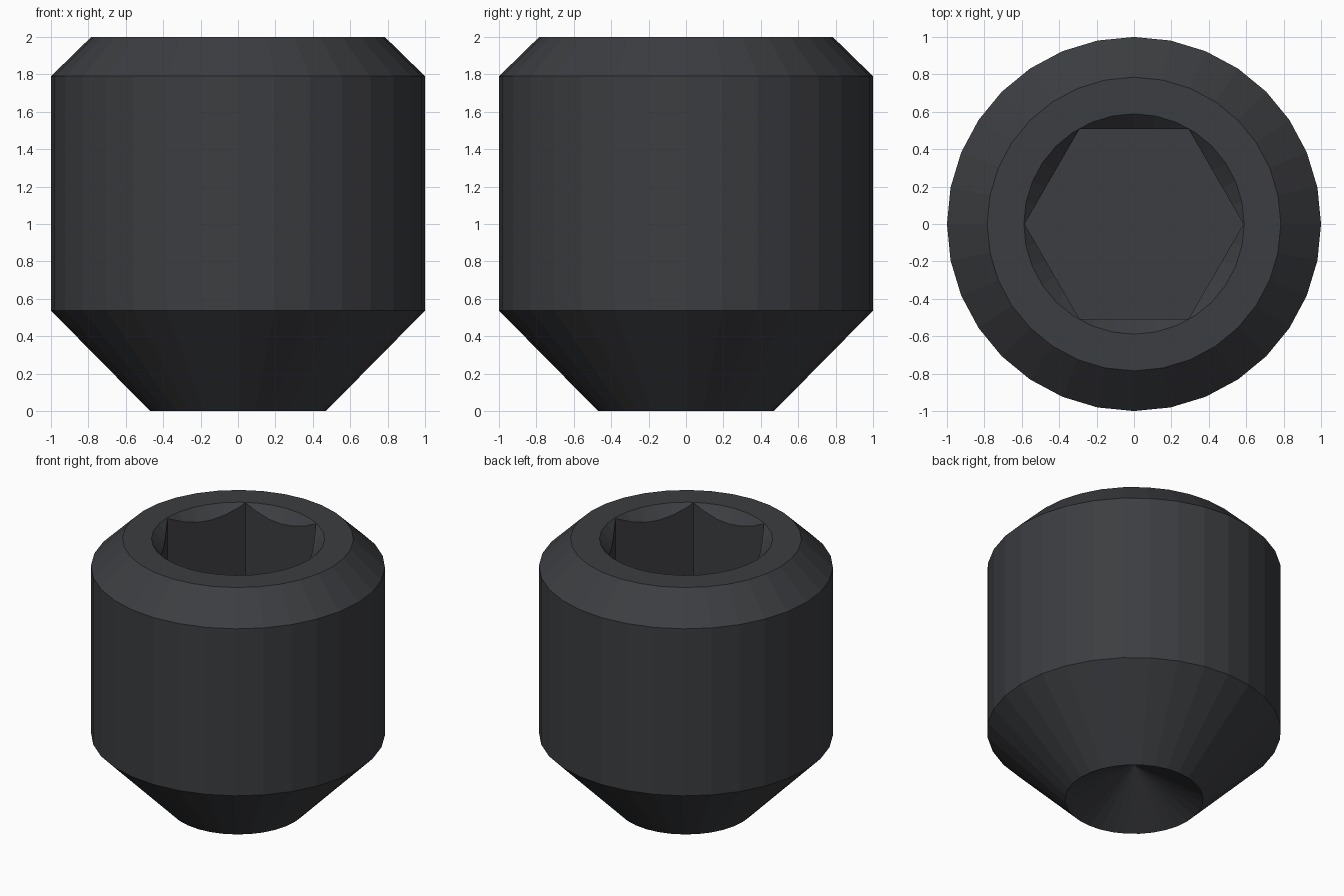
import bpy, math

if "Cube" in bpy.data.objects:
    bpy.data.objects.remove(bpy.data.objects["Cube"])

SIDES = 32
SOCKET_R = 0.585
RIM_R = 0.589


def lathe(name, profile, sides):
    """Spin (radius, z) points about z; zero radius makes a single pole."""
    verts, rings = [], []
    for r, z in profile:
        if r == 0:
            rings.append([len(verts)] * sides)
            verts.append((0, 0, z))
        else:
            rings.append(list(range(len(verts), len(verts) + sides)))
            verts += [(r * math.cos(2 * math.pi * i / sides),
                       r * math.sin(2 * math.pi * i / sides), z) for i in range(sides)]
    faces = []
    for a, b in zip(rings, rings[1:]):
        for i in range(sides):
            j = (i + 1) % sides
            faces.append(list(dict.fromkeys((a[i], a[j], b[j], b[i]))))
    # flat caps on open ends
    if profile[0][0] > 0:
        faces.append(rings[0][::-1])
    if profile[-1][0] > 0:
        faces.append(rings[-1])
    mesh = bpy.data.meshes.new(name)
    mesh.from_pydata(verts, [], faces)
    mesh.update()
    obj = bpy.data.objects.new(name, mesh)
    bpy.context.collection.objects.link(obj)
    return obj


def cut(body, cutter):
    mod = body.modifiers.new(cutter.name, 'BOOLEAN')
    mod.operation = 'DIFFERENCE'
    mod.solver = 'EXACT'
    mod.object = cutter
    bpy.context.view_layer.objects.active = body
    bpy.ops.object.modifier_apply(modifier=mod.name)
    bpy.data.objects.remove(cutter)


# Body: hollow cup point, tapered tip, cylinder, chamfered top
body = lathe("set_screw_body", [(0, 0.27), (0.47, 0), (1, 0.537),
                                (1, 1.79), (0.785, 2)], SIDES)

# Hex socket, then the conical lead-in that scallops its walls
cut(body, lathe("hex_socket_cutter", [(SOCKET_R, 1.0), (SOCKET_R, 2.2)], 6))
cut(body, lathe("lead_in_cutter", [(0.3, 2 - (RIM_R - 0.3)),
                                   (RIM_R + 0.05, 2.05)], SIDES))

# Dark steel
steel = bpy.data.materials.new("dark_steel")
steel.diffuse_color = (0.045, 0.047, 0.052, 1)
steel.use_nodes = True
steel.node_tree.nodes["Principled BSDF"].inputs["Base Color"].default_value = steel.diffuse_color
body.data.materials.clear()
body.data.materials.append(steel)
